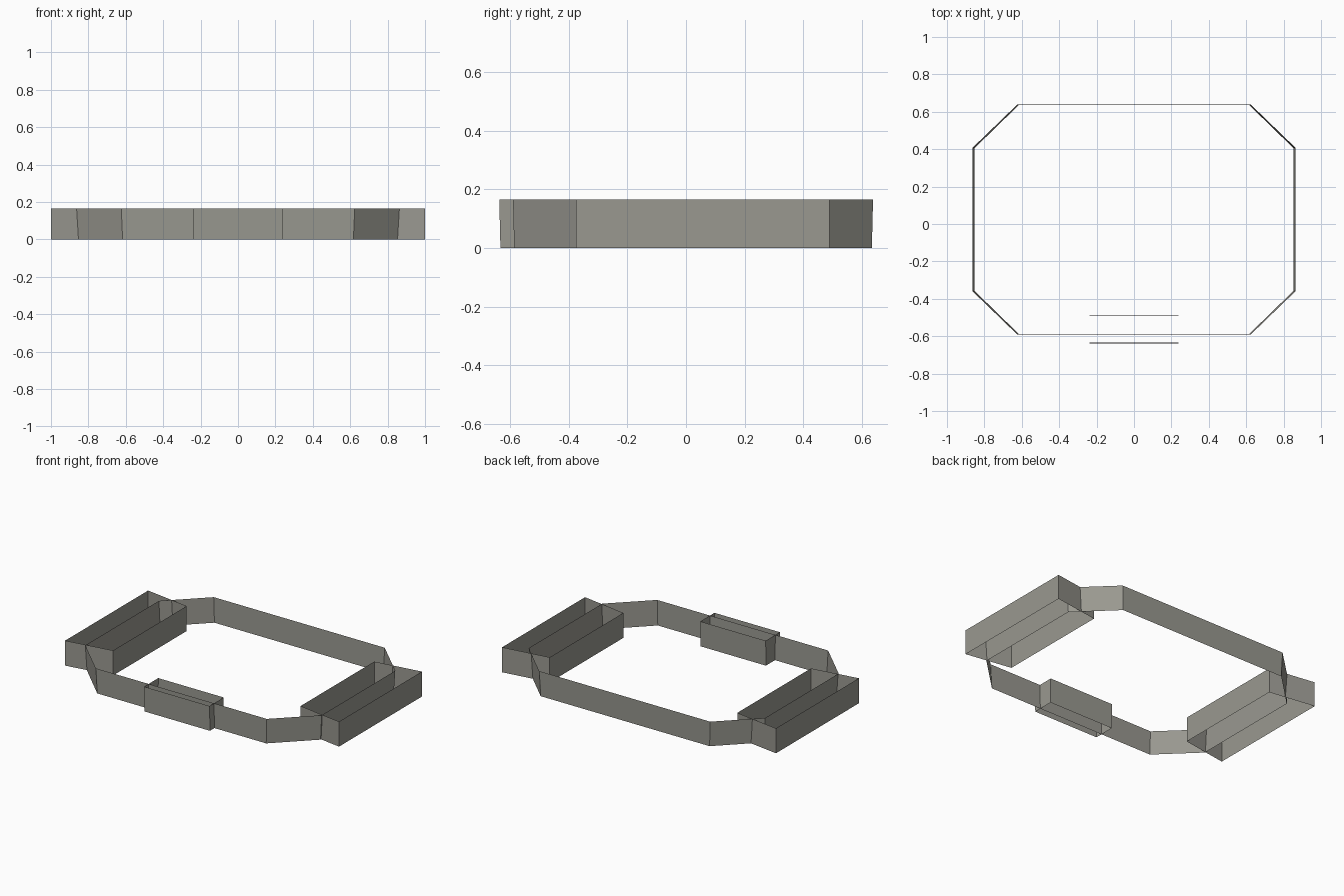
import bpy, bmesh

if "Cube" in bpy.data.objects:
    bpy.data.objects.remove(bpy.data.objects["Cube"])

HEIGHT = 0.165

stone = bpy.data.materials.new("warm grey stone")
stone.diffuse_color = (0.32, 0.315, 0.28, 1)
stone.use_nodes = True
stone.node_tree.nodes["Principled BSDF"].inputs["Base Color"].default_value = stone.diffuse_color


def wall_loop(name, top, bottom=None):
    """Closed ring of thin upright walls following a plan outline."""
    bottom = bottom or top
    bm = bmesh.new()
    lower = [bm.verts.new((x, y, 0)) for x, y in bottom]
    upper = [bm.verts.new((x, y, HEIGHT)) for x, y in top]
    n = len(top)
    for i in range(n):
        j = (i + 1) % n
        bm.faces.new((lower[i], lower[j], upper[j], upper[i]))
    mesh = bpy.data.meshes.new(name)
    bm.to_mesh(mesh)
    bm.free()
    mesh.materials.append(stone)
    ob = bpy.data.objects.new(name, mesh)
    bpy.context.collection.objects.link(ob)
    return ob


def octagon(hx, hy, cx, cy, mid):
    """Chamfered rectangle, counter-clockwise."""
    return [(-cx, mid - hy), (cx, mid - hy), (hx, mid - cy), (hx, mid + cy),
            (cx, mid + hy), (-cx, mid + hy), (-hx, mid + cy), (-hx, mid - cy)]


# Main enclosure wall, leaning slightly outward
wall_loop("perimeter_wall",
          octagon(0.863, 0.615, 0.624, 0.384, 0.024),
          octagon(0.853, 0.611, 0.617, 0.381, 0.024))

# Side bays: trapezoid in plan, straddling the side walls
for side, s in (("right", 1), ("left", -1)):
    plan = [(s * 0.685, -0.325), (s * 1.0, -0.375),
            (s * 1.0, 0.49), (s * 0.685, 0.443)]
    wall_loop(side + "_bay_wall", plan if s > 0 else plan[::-1])

# Front gate bay
wall_loop("front_gate_wall",
          [(-0.239, -0.638), (0.239, -0.638), (0.239, -0.49), (-0.239, -0.49)],
          [(-0.239, -0.634), (0.239, -0.634), (0.239, -0.492), (-0.239, -0.492)])
